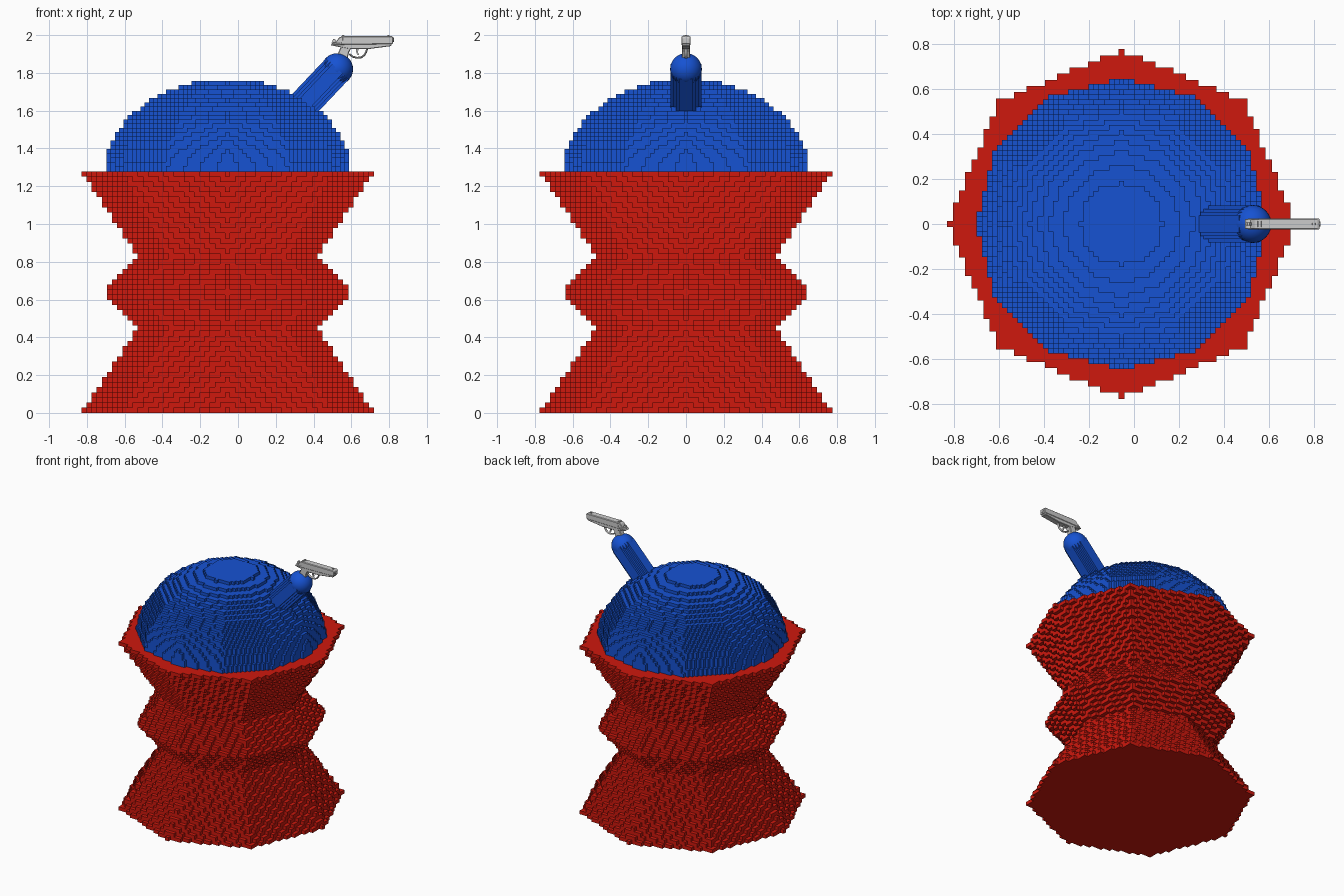
import bpy, bmesh, math

if "Cube" in bpy.data.objects:
    bpy.data.objects.remove(bpy.data.objects["Cube"])

CX = -0.055  # axis of the body


def material(name, col):
    m = bpy.data.materials.new(name)
    m.diffuse_color = (*col, 1)
    m.use_nodes = True
    m.node_tree.nodes["Principled BSDF"].inputs["Base Color"].default_value = m.diffuse_color
    return m


RED = material("red", (0.62, 0.009, 0.004))
BLUE = material("blue", (0.008, 0.085, 0.65))


def add_object(name, bm, mat=None):
    bmesh.ops.recalc_face_normals(bm, faces=bm.faces)
    me = bpy.data.meshes.new(name)
    bm.to_mesh(me)
    bm.free()
    ob = bpy.data.objects.new(name, me)
    bpy.context.collection.objects.link(ob)
    if mat:
        me.materials.append(mat)
    return ob


def lathe(name, profile, sides, mat):
    """Closed solid of revolution from (radius, z) points."""
    bm = bmesh.new()
    rings = [[bm.verts.new((r * math.cos(2 * math.pi * i / sides),
                            r * math.sin(2 * math.pi * i / sides), z))
              for i in range(sides)] for r, z in profile]
    for a, b in zip(rings, rings[1:]):
        for i in range(sides):
            j = (i + 1) % sides
            bm.faces.new((a[i], a[j], b[j], b[i]))
    bm.faces.new(rings[0][::-1])
    bm.faces.new(rings[-1])
    return add_object(name, bm, mat)


def blocks(ob, depth):
    m = ob.modifiers.new("blocks", 'REMESH')
    m.mode = 'BLOCKS'
    m.octree_depth = depth
    m.scale = 0.9
    m.use_remove_disconnected = False


def prism(name, pts, half, bevel=0.004):
    """Side outline (x, z) extruded to both sides of y = 0."""
    bm = bmesh.new()
    a = [bm.verts.new((x, -half, z)) for x, z in pts]
    b = [bm.verts.new((x, half, z)) for x, z in pts]
    bm.faces.new(a)
    bm.faces.new(b[::-1])
    for i in range(len(pts)):
        j = (i + 1) % len(pts)
        bm.faces.new((a[i], b[i], b[j], a[j]))
    ob = add_object(name, bm)
    if bevel:
        m = ob.modifiers.new("bevel", 'BEVEL')
        m.width = bevel
        m.segments = 1
    return ob


# Eight-sided pinched body, turned into blocks
body = lathe("body", [(0.783, -0.645), (0.478, -0.19), (0.652, 0),
                      (0.478, 0.19), (0.783, 0.645)], 8, RED)
body.location = (CX, 0, 0.639)
blocks(body, 6)

# Twelve-sided dome head, turned into blocks
R, H, BASE = 0.649, 0.494, 1.272
prof = [(R, 1.23)]
for i in range(25):
    t = math.radians(89.5) * i / 24
    prof.append((R * math.cos(t), BASE + H * math.sin(t)))
dome = lathe("dome", prof, 12, BLUE)
dome.location = (CX, 0, 0)
blocks(dome, 6)

# Slanted arm with a smooth round hand
HX, HZ, TILT, LEN = 0.525, 1.82, 0.757, 0.43
arm = lathe("arm", [(0.0825, -LEN / 2), (0.0825, LEN / 2)], 32, BLUE)
arm.location = (HX - math.sin(TILT) * LEN / 2, 0, HZ - math.cos(TILT) * LEN / 2)
arm.rotation_euler = (0, TILT, 0)
blocks(arm, 5)

bm = bmesh.new()
bmesh.ops.create_uvsphere(bm, u_segments=32, v_segments=16, radius=0.084)
for f in bm.faces:
    f.smooth = True
hand = add_object("hand", bm, BLUE)
hand.location = (HX, 0, HZ)

# Pistol: slide, frame, grip
prism("slide", [(0.503, 1.957), (0.55, 1.962), (0.552, 1.994), (0.818, 1.994),
                (0.823, 1.982), (0.82, 1.952), (0.503, 1.947)], 0.025)
prism("frame", [(0.49, 1.947), (0.503, 1.96), (0.56, 1.97), (0.815, 1.957),
                (0.812, 1.942), (0.735, 1.932), (0.69, 1.926), (0.59, 1.926),
                (0.545, 1.935)], 0.022, 0.003)
prism("grip", [(0.545, 1.94), (0.605, 1.94), (0.588, 1.91), (0.572, 1.845),
               (0.51, 1.86), (0.53, 1.905)], 0.021)
prism("rear_slide", [(0.512, 1.955), (0.535, 1.988), (0.555, 1.994),
                     (0.575, 1.994), (0.575, 1.955)], 0.023, 0.003)

# Small parts: hammer, sights, trigger
prism("hammer", [(0.495, 1.956), (0.503, 1.978), (0.513, 1.98), (0.525, 1.956)], 0.007, 0)
prism("rear_sight", [(0.548, 1.99), (0.55, 2.0), (0.562, 2.0), (0.566, 1.99)], 0.014, 0)
prism("front_sight", [(0.788, 1.99), (0.792, 2.0), (0.802, 2.0), (0.805, 1.99)], 0.004, 0)
prism("trigger", [(0.625, 1.93), (0.64, 1.93), (0.634, 1.912), (0.64, 1.895),
                  (0.632, 1.896), (0.625, 1.912)], 0.006, 0)

# Trigger guard as a bevelled curve
cu = bpy.data.curves.new("trigger_guard", 'CURVE')
cu.dimensions = '3D'
cu.bevel_depth = 0.005
cu.bevel_resolution = 2
cu.use_fill_caps = True
sp = cu.splines.new('POLY')
path = [(0.59, 1.9), (0.607, 1.886), (0.63, 1.88), (0.652, 1.882),
        (0.668, 1.893), (0.678, 1.91), (0.684, 1.93)]
sp.points.add(len(path) - 1)
for p, (x, z) in zip(sp.points, path):
    p.co = (x, 0, z, 1)
guard = bpy.data.objects.new("trigger_guard", cu)
guard.scale.y = 1.8
bpy.context.collection.objects.link(guard)

# Muzzle ring
bm = bmesh.new()
bmesh.ops.create_cone(bm, cap_ends=True, segments=16, radius1=0.012, radius2=0.012, depth=0.02)
muzzle = add_object("muzzle", bm)
muzzle.location = (0.816, 0, 1.975)
muzzle.rotation_euler = (0, math.pi / 2, 0)
